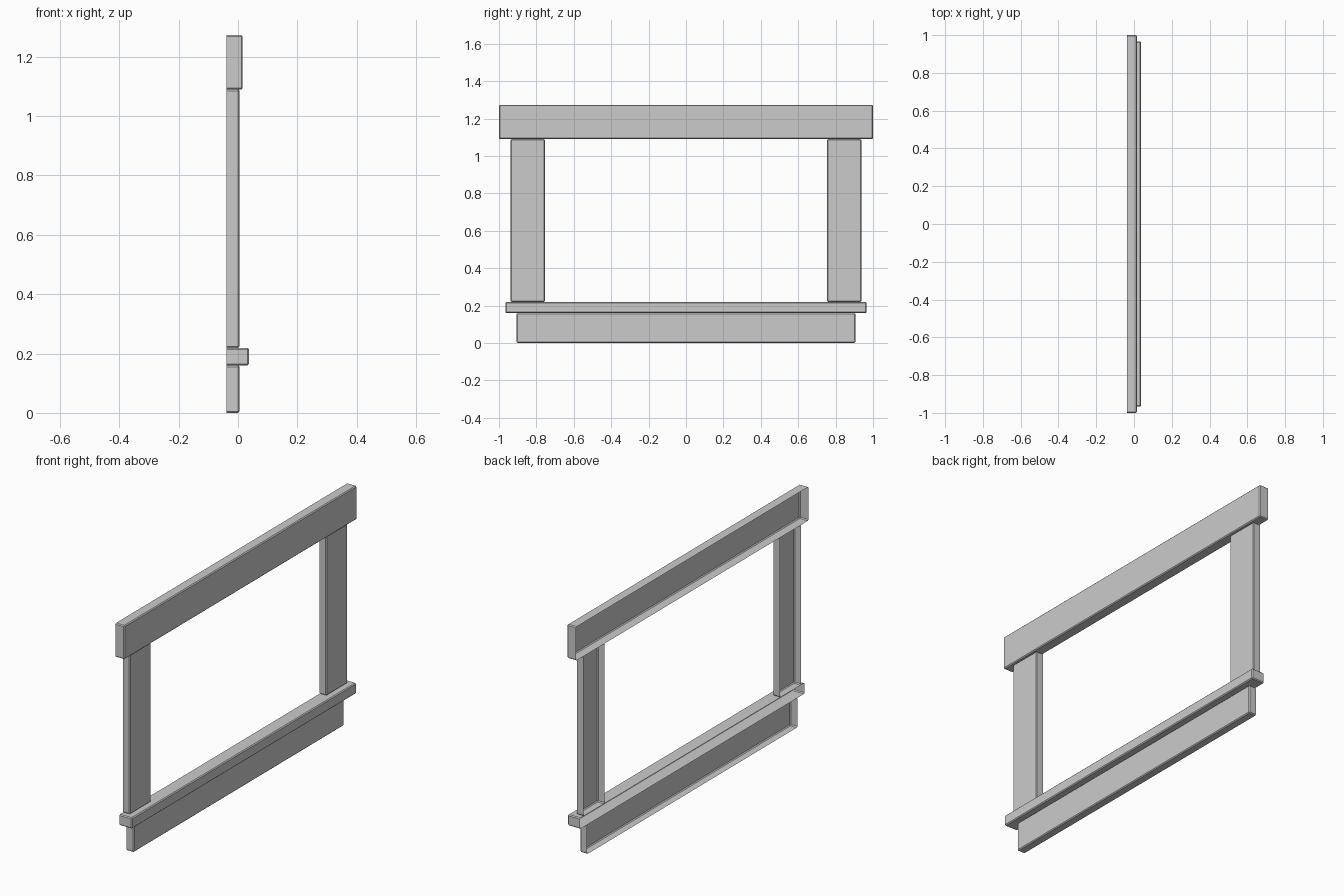
import bpy
import bmesh

cube = bpy.data.objects.get("Cube")
if cube:
    bpy.data.objects.remove(cube, do_unlink=True)

# Single painted grey finish
grey = bpy.data.materials.new("grey_paint")
grey.use_nodes = True
colour = (0.6, 0.6, 0.6, 1)
grey.diffuse_color = colour
grey.node_tree.nodes["Principled BSDF"].inputs["Base Color"].default_value = colour

BACK = -0.038


def board(name, front, y_range, z_range, bevel=0.005):
    """Hollow trim board: a bevelled box with its wall side left open."""
    low = (BACK, y_range[0], z_range[0])
    high = (front, y_range[1], z_range[1])
    bm = bmesh.new()
    bmesh.ops.create_cube(bm, size=1)
    for v in bm.verts:
        v.co = [(a + b) / 2 + c * (b - a) for a, b, c in zip(low, high, v.co)]
    bm.normal_update()
    open_side = [f for f in bm.faces if f.normal.x < -0.9]
    bmesh.ops.delete(bm, geom=open_side, context='FACES')
    edges = [e for e in bm.edges if not e.is_boundary]
    bmesh.ops.bevel(bm, geom=edges, offset=bevel, segments=1,
                    profile=0.5, affect='EDGES')
    mesh = bpy.data.meshes.new(name)
    bm.to_mesh(mesh)
    bm.free()
    mesh.materials.append(grey)
    obj = bpy.data.objects.new(name, mesh)
    bpy.context.collection.objects.link(obj)
    return obj


# Horizontal boards
board("header_board", 0.016, (-1, 1), (1.09, 1.274))
board("window_sill", 0.037, (-0.966, 0.966), (0.16, 0.219))
board("apron_board", 0.005, (-0.905, 0.905), (0, 0.16))

# Upright side casings
for name, side in (("front_side_casing", -1), ("back_side_casing", 1)):
    board(name, 0.005, sorted((side * 0.755, side * 0.937)), (0.219, 1.09))
